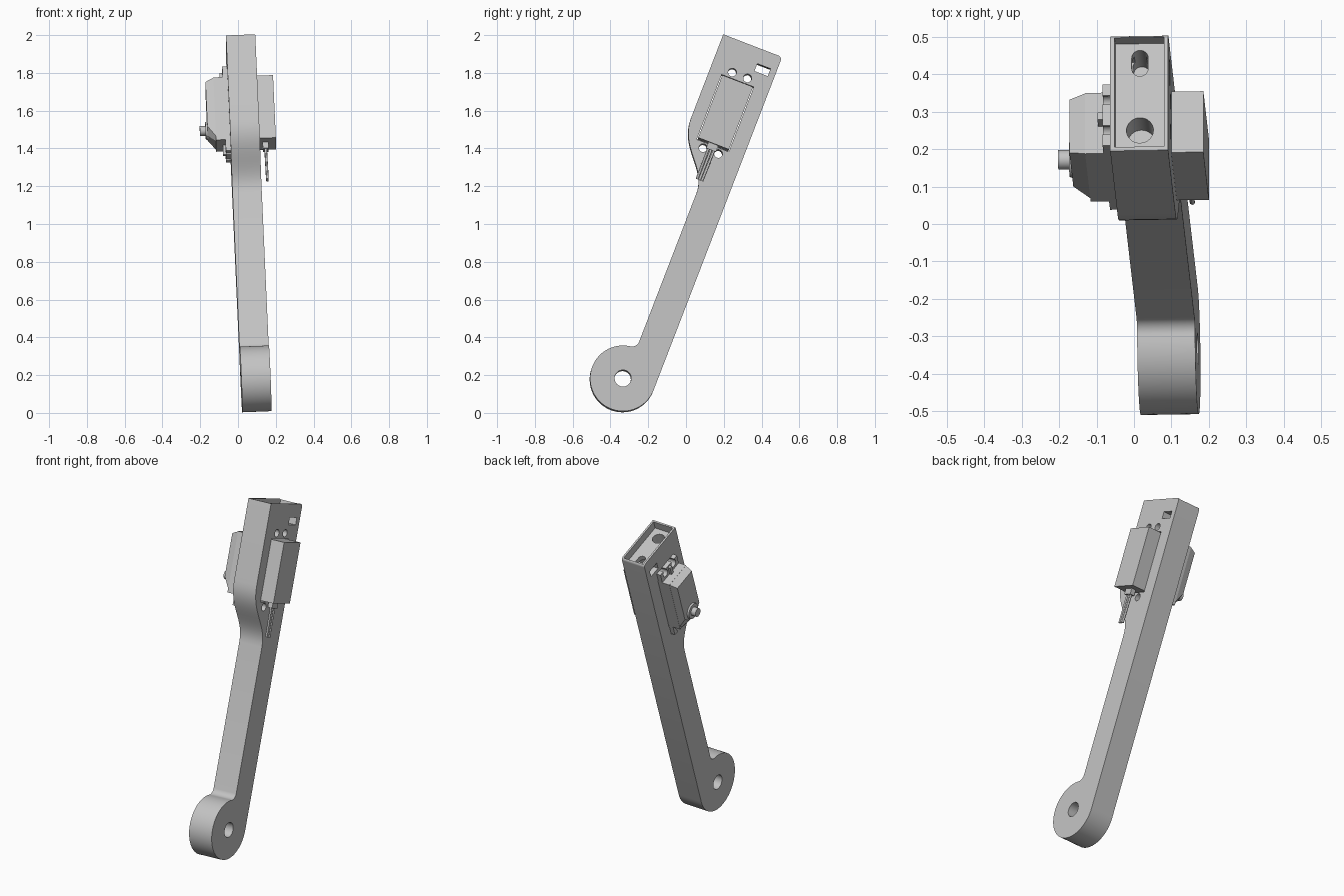
import bpy, bmesh
from math import radians, sin, cos, pi, atan2
from mathutils import Matrix, Vector

cube = bpy.data.objects.get("Cube")
if cube:
    bpy.data.objects.remove(cube)

# One flat grey for everything
grey = bpy.data.materials.new("light_grey")
grey.use_nodes = True
colour = (0.55, 0.55, 0.55, 1)
grey.diffuse_color = colour
grey.node_tree.nodes["Principled BSDF"].inputs["Base Color"].default_value = colour

# Parts are laid out with the arm upright along z from its pivot, then leaned
LEAN = (Matrix.Translation((0.093, -0.335, 0.18))
        @ Matrix.Rotation(radians(-21.1), 4, 'X')
        @ Matrix.Rotation(radians(-2.4), 4, 'Y'))


def loft(name, ring_a, ring_b):
    """Closed solid between two matching rings of points."""
    bm = bmesh.new()
    a = [bm.verts.new(p) for p in ring_a]
    b = [bm.verts.new(p) for p in ring_b]
    bm.faces.new(a)
    bm.faces.new(b[::-1])
    for i in range(len(a)):
        j = (i + 1) % len(a)
        bm.faces.new((a[i], b[i], b[j], a[j]))
    bmesh.ops.recalc_face_normals(bm, faces=bm.faces)
    mesh = bpy.data.meshes.new(name)
    bm.to_mesh(mesh)
    bm.free()
    mesh.materials.append(grey)
    ob = bpy.data.objects.new(name, mesh)
    bpy.context.collection.objects.link(ob)
    ob.matrix_world = LEAN
    return ob


def prism(name, outline, x0, x1):
    return loft(name, [(x0, y, z) for y, z in outline], [(x1, y, z) for y, z in outline])


def box(name, x0, x1, y0, y1, z0, z1):
    return prism(name, [(y0, z0), (y1, z0), (y1, z1), (y0, z1)], x0, x1)


def arc(cy, cz, r, a0, a1, n=12):
    return [(cy + r * cos(a0 + (a1 - a0) * i / n), cz + r * sin(a0 + (a1 - a0) * i / n))
            for i in range(n + 1)]


def circle(cy, cz, r, n=32):
    return arc(cy, cz, r, 0, 2 * pi, n)[:-1]


def activate(ob):
    bpy.ops.object.select_all(action='DESELECT')
    ob.select_set(True)
    bpy.context.view_layer.objects.active = ob


def cut(ob, cutter):
    cutter.hide_render = True
    mod = ob.modifiers.new("cut", 'BOOLEAN')
    mod.operation = 'DIFFERENCE'
    mod.solver = 'EXACT'
    mod.object = cutter
    activate(ob)
    bpy.ops.object.modifier_apply(modifier=mod.name)
    bpy.data.objects.remove(cutter)


def smooth(ob):
    activate(ob)
    bpy.ops.object.shade_smooth_by_angle(angle=radians(30))


# Arm outline: round end, straight bar, flared head
R, EDGE, NECK, FILLET, TOP, HALF = 0.174, 0.174, 0.01, 0.04, 1.892, 0.0775
fy = NECK - FILLET
fz = ((R + FILLET) ** 2 - fy ** 2) ** 0.5
to_pivot = atan2(-fz, -fy)
flare = [Vector(p) for p in ((NECK, 1.06), (NECK, 1.2), (-0.16, 1.25), (-0.16, 1.42))]
outline = arc(0, 0, R, to_pivot + pi - 2 * pi, 0, 48)[::-1]
outline += arc(fy, fz, FILLET, to_pivot, 0)
for i in range(17):
    t = i / 16
    w = ((1 - t) ** 3, 3 * t * (1 - t) ** 2, 3 * t * t * (1 - t), t ** 3)
    p = sum((v * k for v, k in zip(flare, w)), Vector((0, 0)))
    outline.append((p.x, p.y))
outline.append((-0.16, TOP))
outline += arc(EDGE - 0.02, TOP - 0.02, 0.02, pi / 2, 0, 6)
arm = prism("arm", outline, -HALF, HALF)

# Openings through the arm: pivot, servo bay, screw holes, nut slot
SCREWS = [(y, z) for y in (-0.043, 0.043) for z in (1.292, 1.721)]
cut(arm, prism("pivot_hole", circle(0, 0, 0.044), -0.2, 0.2))
cut(arm, box("servo_bay", -0.2, 0.2, -0.091, 0.091, 1.322, 1.69))
for y, z in SCREWS:
    cut(arm, prism("screw_hole", circle(y, z, 0.022, 24), -0.2, 0.2))
cut(arm, box("nut_slot", -0.2, 0.2, 0.064, 0.139, 1.77, 1.812))

# Shallow tray in the head with two holes in its floor
cut(arm, box("tray", -0.066, 0.066, -0.149, 0.165, 1.842, 2))


def down_hole(ring, z0):
    return loft("down_hole", [(x, y, z0) for x, y in ring], [(x, y, 1.9) for x, y in ring])


cut(arm, down_hole(circle(0, -0.083, 0.036), 1.75))
cut(arm, down_hole(arc(0, 0.124, 0.022, 0, pi) + arc(0, 0.094, 0.022, pi, 2 * pi), 1.72))
smooth(arm)

# Servo case through the bay
box("servo_case", -0.153, 0.163, -0.087, 0.087, 1.33, 1.685)

# Servo gear cover, tapered towards the shaft end
def cover_ring(x, half, low, high, corner):
    return [(x, y, z) for y, z in ((-half + corner, low), (half - corner, low),
            (half, low + corner), (half, high), (-half, high), (-half, low + corner))]


loft("gear_cover", cover_ring(-0.153, 0.086, 1.332, 1.684, 0.02),
     cover_ring(-0.196, 0.076, 1.375, 1.665, 0.04))

# Mounting flange with open screw slots, plus a stiffening rib at each end
flange = box("mounting_flange", -0.104, -HALF, -0.087, 0.087, 1.267, 1.745)
for y, z in SCREWS:
    end = 1.2 if z < 1.5 else 1.8
    cut(flange, prism("slot_round", circle(y, z, 0.022, 24), -0.2, 0))
    cut(flange, box("slot_mouth", -0.2, 0, y - 0.013, y + 0.013, min(z, end), max(z, end)))
smooth(flange)
for name, z0, z1 in (("lower_rib", 1.275, 1.33), ("upper_rib", 1.685, 1.737)):
    box(name, -0.118, -0.104, -0.01, 0.01, z0, z1)

# Output shaft and its boss
SHAFT = 1.417
boss = loft("shaft_boss", [(-0.19, y, z) for y, z in circle(0, SHAFT, 0.052)],
            [(-0.206, y, z) for y, z in circle(0, SHAFT, 0.046)])
shaft = prism("output_shaft", circle(0, SHAFT, 0.026), -0.2, -0.236)
smooth(boss)
smooth(shaft)

# Cable outlet and three wires
box("cable_outlet", 0.093, 0.123, -0.028, 0.028, 1.295, 1.332)
for i, name in enumerate(("front_wire", "middle_wire", "rear_wire")):
    y = (i - 1) * 0.016
    wire = loft(name, [(0.108 + a, y + b, 1.3) for a, b in circle(0, 0, 0.007, 12)],
                [(0.11 + a, y * 0.9 + b, 1.125) for a, b in circle(0, 0, 0.007, 12)])
    smooth(wire)
